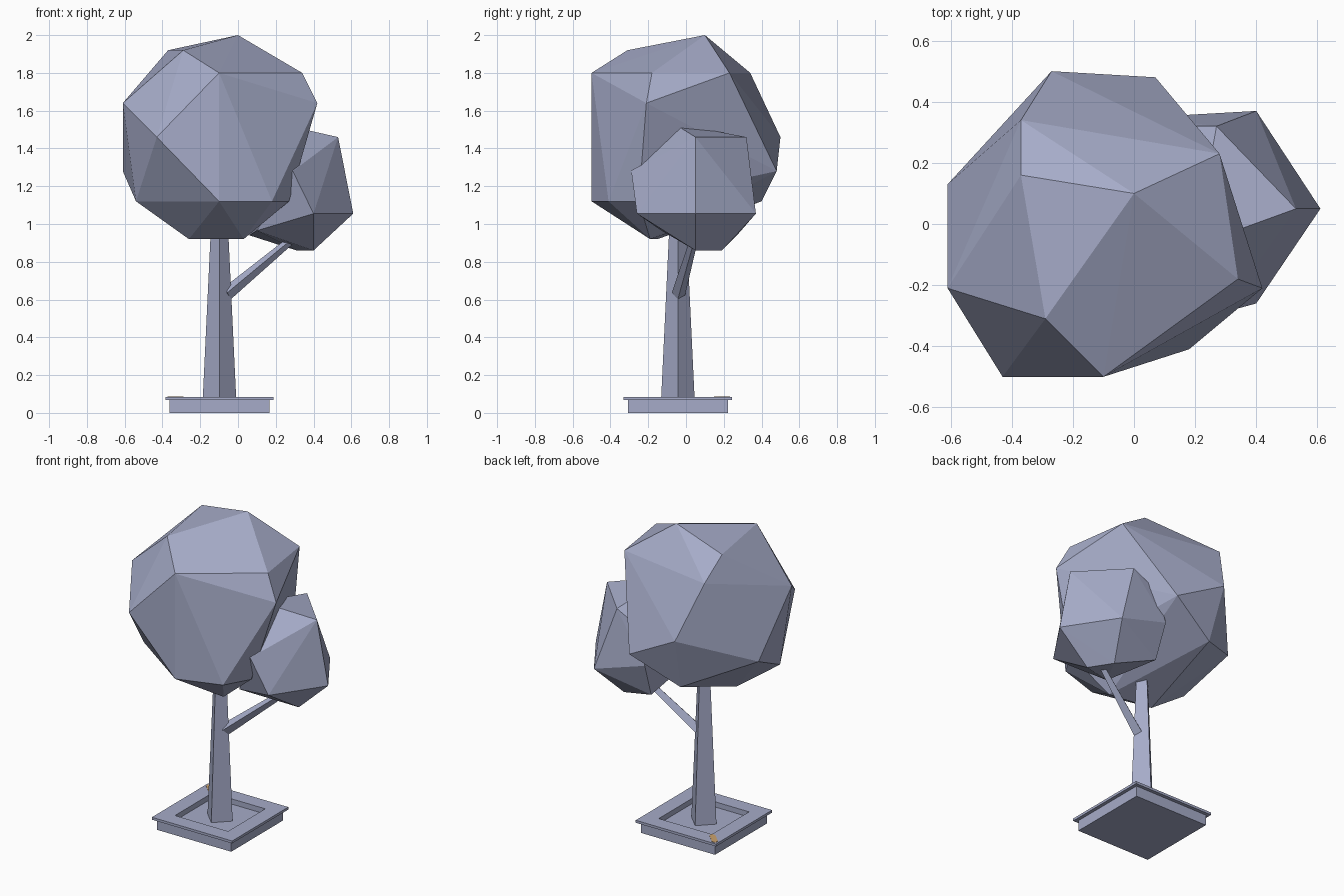
import bpy, bmesh, math
from mathutils import Vector

if "Cube" in bpy.data.objects:
    bpy.data.objects.remove(bpy.data.objects["Cube"])


def material(name, rgb):
    m = bpy.data.materials.new(name)
    m.diffuse_color = (*rgb, 1)
    m.use_nodes = True
    m.node_tree.nodes["Principled BSDF"].inputs["Base Color"].default_value = m.diffuse_color
    return m


GREY = material("lavender_grey", (0.38, 0.41, 0.58))
ORANGE = material("pale_orange", (0.60, 0.36, 0.15))


def finish(bm, name, mat):
    bmesh.ops.recalc_face_normals(bm, faces=bm.faces[:])
    mesh = bpy.data.meshes.new(name)
    bm.to_mesh(mesh)
    bm.free()
    ob = bpy.data.objects.new(name, mesh)
    bpy.context.collection.objects.link(ob)
    mesh.materials.append(mat)
    return ob


def hull(name, points):
    bm = bmesh.new()
    for p in points:
        bm.verts.new(p)
    res = bmesh.ops.convex_hull(bm, input=bm.verts[:])
    inner = [v for v in bm.verts if not v.link_faces]
    bmesh.ops.delete(bm, geom=inner, context='VERTS')
    return finish(bm, name, GREY)


def loft(name, rings, mat=GREY):
    bm = bmesh.new()
    loops = [[bm.verts.new(p) for p in r] for r in rings]
    for a, b in zip(loops, loops[1:]):
        n = len(a)
        for i in range(n):
            bm.faces.new((a[i], a[(i + 1) % n], b[(i + 1) % n], b[i]))
    bm.faces.new(loops[0][::-1])
    bm.faces.new(loops[-1])
    return finish(bm, name, mat)


def diamond(c, r, axis=(0, 0, 1)):
    q = Vector((0, 0, 1)).rotation_difference(Vector(axis))
    return [Vector(c) + q @ Vector((r * math.cos(k * math.pi / 2),
                                    r * math.sin(k * math.pi / 2), 0)) for k in range(4)]


CX, CY = -0.098, -0.043

# square planter: wall, overhanging rim, sunken soil
profile = [(0.265, 0), (0.265, 0.068), (0.287, 0.068), (0.287, 0.084), (0.19, 0.084), (0.19, 0.05)]
loft("planter", [[(CX + h * sx, CY + h * sy, z) for sx, sy in ((-1, -1), (1, -1), (1, 1), (-1, 1))]
                 for h, z in profile])

# small marker on the back left rim corner
marker = [(-0.275, 0.275), (-0.275, 0.25), (-0.215, 0.19), (-0.19, 0.19), (-0.19, 0.215), (-0.25, 0.275)]
loft("rim_corner_mark", [[(CX + x, CY + y, z) for x, y in marker] for z in (0.083, 0.086)], ORANGE)

# four-sided trunk and branch
loft("trunk", [diamond((CX, CY, 0.045), 0.09), diamond((CX, CY, 1.2), 0.035)])
start, end = Vector((-0.06, -0.04, 0.63)), Vector((0.36, 0.06, 0.98))
loft("branch", [diamond(start, 0.036, end - start), diamond(end, 0.018, end - start)])

# main crown
hull("main_crown", [
    (0, 0.10, 2.0), (-0.10, -0.5, 1.8), (-0.29, -0.31, 1.92), (0.34, -0.18, 1.8),
    (0.42, -0.21, 1.64), (-0.61, -0.21, 1.64), (-0.37, 0.16, 1.92), (-0.37, 0.34, 1.8),
    (0.28, 0.23, 1.8), (-0.27, 0.5, 1.46), (0.07, 0.48, 1.28), (-0.61, 0.13, 1.28),
    (-0.43, -0.5, 1.46), (-0.10, -0.5, 1.12), (-0.54, -0.19, 1.12), (0.18, -0.41, 1.12),
    (0.27, -0.25, 1.12), (-0.24, 0.40, 1.12), (-0.26, -0.15, 0.92), (0.03, -0.19, 0.92)])

# smaller side crown on the branch
hull("side_crown", [
    (0.53, 0.05, 1.46), (0.61, 0.05, 1.055), (0.40, 0.37, 1.055), (0.40, -0.26, 1.055),
    (0.40, 0.05, 0.86), (0.31, 0.19, 0.86), (0.27, 0.32, 1.46), (0.29, -0.29, 1.28),
    (0.20, -0.07, 1.535), (0.06, 0.27, 0.94), (0.05, 0.35, 1.16), (0.09, 0.32, 1.37),
    (0.10, -0.13, 0.965)])
